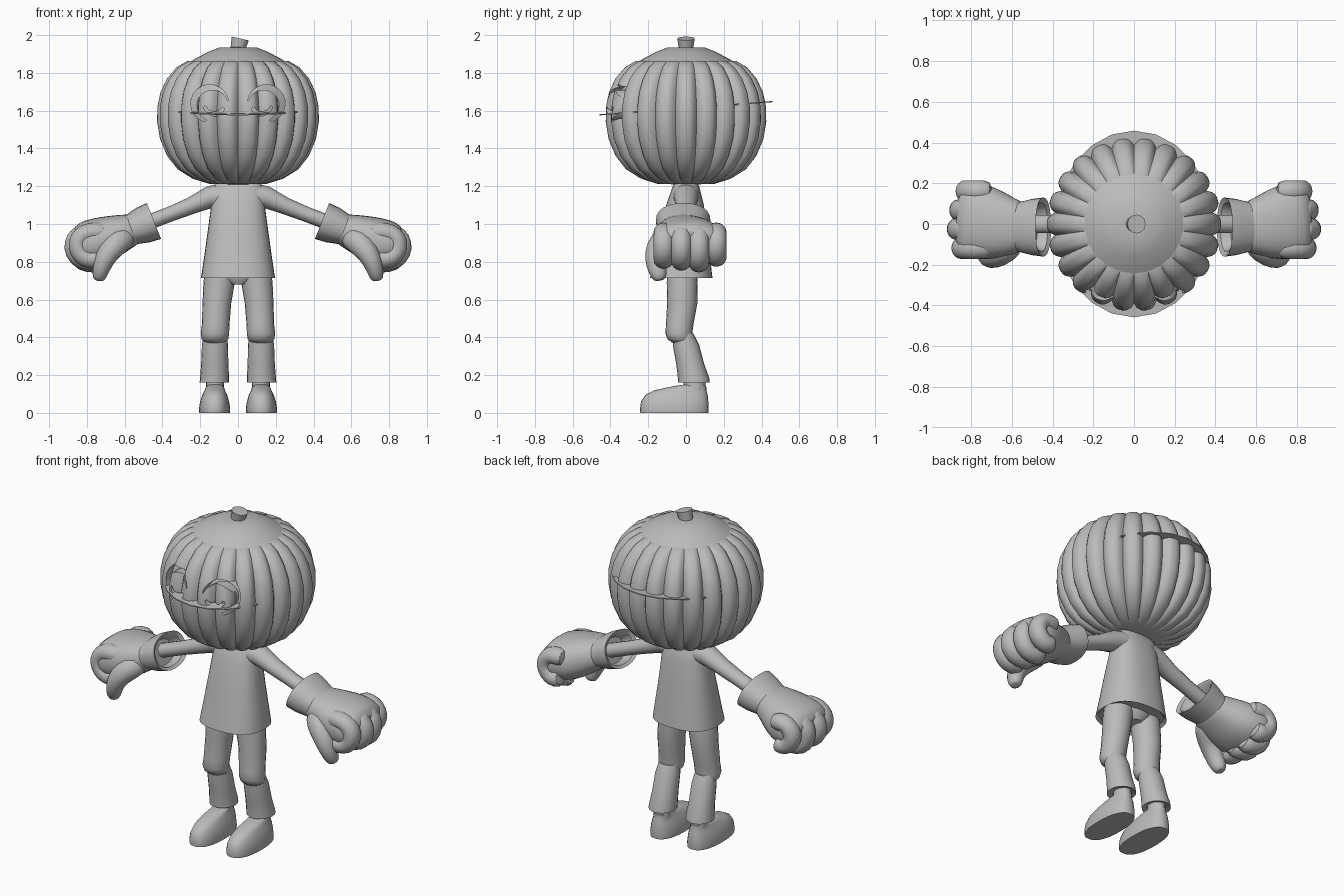
import bpy, bmesh, math
from mathutils import Vector

default = bpy.data.objects.get("Cube")
if default:
    bpy.data.objects.remove(default)

# The single clay-like colour
CLAY = (0.5, 0.5, 0.5, 1.0)
material = bpy.data.materials.new("plain_grey")
material.use_nodes = True
material.diffuse_color = CLAY
material.node_tree.nodes["Principled BSDF"].inputs["Base Color"].default_value = CLAY

X, Y, Z = Vector((1, 0, 0)), Vector((0, 1, 0)), Vector((0, 0, 1))


def finish(obj, angle=40):
    """Shade the object smooth, keeping sharp edges."""
    bpy.ops.object.select_all(action='DESELECT')
    obj.select_set(True)
    bpy.context.view_layer.objects.active = obj
    bpy.ops.object.shade_smooth_by_angle(angle=math.radians(angle))


def loft(name, loops, subdivide=0, angle=40):
    """Skin closed loops of points into a capped solid facing outward."""
    bm = bmesh.new()
    rings = [[bm.verts.new(p) for p in loop] for loop in loops]
    count = len(rings[0])
    for low, high in zip(rings, rings[1:]):
        for i in range(count):
            j = (i + 1) % count
            bm.faces.new((low[i], low[j], high[j], high[i]))
    bm.faces.new(rings[0][::-1])
    bm.faces.new(rings[-1])
    if bm.calc_volume(signed=True) < 0:
        bmesh.ops.reverse_faces(bm, faces=bm.faces)
    mesh = bpy.data.meshes.new(name)
    bm.to_mesh(mesh)
    bm.free()
    mesh.materials.append(material)
    obj = bpy.data.objects.new(name, mesh)
    bpy.context.collection.objects.link(obj)
    if subdivide:
        smooth = obj.modifiers.new("soften", 'SUBSURF')
        smooth.levels = smooth.render_levels = subdivide
    finish(obj, angle)
    return obj


def tube(name, rows, across, side=1, axis=None, power=2.0, sides=16, subdivide=0):
    """Sweep an oval along rows of (x, y, z, radius across, radius other way)."""
    centres = [Vector((side * r[0], r[1], r[2])) for r in rows]
    loops = []
    for i, row in enumerate(rows):
        ahead = centres[min(i + 1, len(rows) - 1)] - centres[max(i - 1, 0)]
        tangent = axis or ahead.normalized()
        u = (across - tangent * across.dot(tangent)).normalized()
        v = tangent.cross(u)
        loop = []
        for k in range(sides):
            a = math.tau * k / sides
            c, s = math.cos(a), math.sin(a)
            cu = math.copysign(abs(c) ** (2 / power), c)
            sv = math.copysign(abs(s) ** (2 / power), s)
            loop.append(centres[i] + u * cu * row[3] + v * sv * row[4])
        loops.append(loop)
    return loft(name, loops, subdivide)


def revolve(name, profile, sides, scale=1.0, ribs=0, depth=0.0, middle=1.57, angle=40):
    """Turn a (radius, height) profile, optionally pinched into ribs."""
    loops = []
    for radius, z in profile:
        loop = []
        for k in range(sides):
            turn = k / sides
            pinch = 1 - depth * (1 - abs(math.sin(math.pi * ribs * turn))) ** 1.6
            r = radius * scale * pinch
            a = math.tau * turn - math.pi / 2
            loop.append((r * math.cos(a), r * math.sin(a), middle + (z - middle) * scale))
        loops.append(loop)
    return loft(name, loops, angle=angle)


# Ribbed head shell, inner core and smooth crown
RIBS = 22
outline = [(0.06, 1.21), (0.15, 1.212), (0.24, 1.24), (0.32, 1.29), (0.375, 1.36),
           (0.413, 1.45), (0.428, 1.54), (0.427, 1.62), (0.41, 1.70), (0.376, 1.77),
           (0.325, 1.83), (0.27, 1.862), (0.21, 1.868), (0.10, 1.872)]
head = revolve("head", outline, RIBS * 8, ribs=RIBS, depth=0.085, angle=32)
revolve("head_core", outline, 48, scale=0.885)
revolve("crown", [(0.10, 1.80), (0.295, 1.828), (0.225, 1.876), (0.16, 1.91), (0.10, 1.934), (0.03, 1.936)], 32)
tube("stem", [(-0.008, 0, 1.90, 0.036, 0.036), (0, 0, 1.93, 0.038, 0.04),
              (0.012, 0, 1.982, 0.046, 0.046)], Y, sides=12)


# Carved eyes and mouth
def carve(points):
    """Cut a front-view outline through the shell, keeping the shell if a cut fails."""
    whole = head.data.copy()
    cutter = loft("carving_tool", [[(x, y, z) for x, z in points] for y in (-0.6, -0.22)])
    cutter.hide_render = True
    cut = head.modifiers.new("carve", 'BOOLEAN')
    cut.operation, cut.solver, cut.object = 'DIFFERENCE', 'EXACT', cutter
    bpy.context.view_layer.objects.active = head
    bpy.ops.object.modifier_apply(modifier=cut.name)
    bpy.data.objects.remove(cutter)
    if len(head.data.polygons) < len(whole.polygons) * 0.8:
        head.data = whole


def arc(cx, cz, radius, start, end, steps=14):
    angles = [math.radians(start + (end - start) * i / steps) for i in range(steps + 1)]
    return [(cx + radius * math.cos(a), cz + radius * math.sin(a)) for a in angles]


for side in (1, -1):
    # Crescent around the eye, then a curl under the pupil
    crescent = arc(0.15, 1.638, 0.1, -75, 170) + arc(0.135, 1.628, 0.083, 165, -70)
    curl = arc(0.125, 1.63, 0.058, 200, 350) + arc(0.125, 1.645, 0.05, 340, 210)
    for shape in (crescent, curl):
        carve([(side * x, z) for x, z in shape])

mouth_top = [(0.285, 1.475), (0.22, 1.43), (0.15, 1.405), (0.05, 1.393), (-0.07, 1.393),
             (-0.075, 1.36), (-0.14, 1.362), (-0.15, 1.405), (-0.22, 1.43), (-0.285, 1.475)]
mouth_low = [(0.285 * t, 1.328 + 0.14 * abs(t) ** 1.8) for t in [i / 8 - 0.875 for i in range(15)]]
carve(mouth_top + mouth_low)
finish(head, 32)

# Thin tilted sheet that runs through the head
sheet = []
for lift in (0, 0.006):
    ring = [math.tau * k / 22 for k in range(22)]
    sheet.append([(0.385 * math.sin(a), 0.458 * math.cos(a),
                   1.61 + 0.035 * math.cos(a) + lift) for a in ring])
loft("head_sheet", sheet)

# Shirt with a flared hem, turned inward below
tube("shirt", [(0, 0, 1.225, 0.115, 0.05), (0, 0, 1.2, 0.13, 0.07), (0, -0.005, 1.1, 0.142, 0.1),
               (0, -0.015, 0.95, 0.162, 0.125), (0, -0.02, 0.82, 0.18, 0.148),
               (0, -0.025, 0.715, 0.196, 0.165), (0, -0.025, 0.73, 0.18, 0.15)],
     X, axis=-Z, power=2.5, sides=32)
tube("hips", [(0, -0.02, 0.80, 0.13, 0.085), (0, -0.02, 0.72, 0.13, 0.085),
              (0, -0.02, 0.68, 0.04, 0.06)], X, axis=-Z, sides=24)

for side in (1, -1):
    prefix = "left_" if side > 0 else "right_"

    # Arm and flared glove
    tube(prefix + "arm", [(0.07, 0, 1.15, 0.07, 0.07), (0.15, 0, 1.142, 0.065, 0.058),
                          (0.25, 0, 1.096, 0.053, 0.045), (0.36, 0, 1.052, 0.045, 0.04),
                          (0.55, 0, 0.98, 0.045, 0.04)], Y, side)
    tube(prefix + "glove_cuff", [(0.50, -0.015, 0.99, 0.1, 0.07), (0.455, -0.015, 1.012, 0.12, 0.085),
                                 (0.445, -0.015, 1.016, 0.145, 0.102), (0.50, -0.015, 0.995, 0.138, 0.098),
                                 (0.565, -0.015, 0.97, 0.122, 0.082), (0.62, -0.01, 0.945, 0.12, 0.08)],
         Y, side, axis=Vector((side * 0.93, 0, -0.37)), power=2.3, sides=24)
    tube(prefix + "palm", [(0.51, -0.015, 0.985, 0.11, 0.072), (0.57, -0.015, 0.968, 0.13, 0.088),
                           (0.65, -0.01, 0.94, 0.165, 0.112), (0.73, 0.008, 0.91, 0.188, 0.128),
                           (0.81, 0.018, 0.893, 0.192, 0.125), (0.87, 0.02, 0.88, 0.165, 0.09)],
         Y, side, power=2.4, subdivide=1)

    # Curled fingers, longest in the middle
    for index, word in enumerate(("index", "middle", "ring", "little")):
        y = -0.118 + 0.093 * index
        reach = (-0.01, 0.012, 0, -0.03)[index]
        drop = (0.01, 0, -0.01, 0.02)[index]
        path = [(0.69, 0.955), (0.78, 0.962), (0.842, 0.94), (0.862, 0.90),
                (0.856, 0.845), (0.825, 0.808), (0.765, 0.80), (0.72, 0.815)]
        rows = [(x + reach * (x > 0.8), y, z + drop * (z < 0.9), 0.056, 0.054) for x, z in path]
        tube(prefix + word + "_finger", rows, Y, side, sides=12, subdivide=1)

    # Thumb folded across the front of the fist
    tube(prefix + "thumb", [(0.57, -0.08, 0.95, 0.05, 0.06), (0.63, -0.135, 0.91, 0.065, 0.07),
                            (0.69, -0.16, 0.85, 0.064, 0.062), (0.72, -0.16, 0.78, 0.056, 0.05),
                            (0.735, -0.14, 0.72, 0.044, 0.04), (0.738, -0.135, 0.70, 0.025, 0.025)],
         Y, side, sides=12, subdivide=1)

    # Trouser leg in two overlapping pieces
    tube(prefix + "upper_trouser", [(0.09, -0.02, 0.76, 0.085, 0.08), (0.1, -0.02, 0.69, 0.083, 0.082),
                                    (0.112, -0.02, 0.58, 0.076, 0.08), (0.118, -0.033, 0.47, 0.073, 0.073),
                                    (0.122, -0.038, 0.42, 0.075, 0.071), (0.122, -0.032, 0.39, 0.07, 0.066),
                                    (0.122, -0.02, 0.37, 0.05, 0.05)], X, side, axis=-Z, sides=20)
    tube(prefix + "lower_trouser", [(0.121, -0.015, 0.42, 0.06, 0.055), (0.122, 0, 0.36, 0.069, 0.07),
                                    (0.123, 0.022, 0.26, 0.072, 0.074), (0.124, 0.04, 0.185, 0.077, 0.083),
                                    (0.125, 0.042, 0.162, 0.078, 0.084), (0.125, 0.042, 0.17, 0.06, 0.065)],
         X, side, axis=-Z, sides=20)

    # Ankle and rounded shoe
    tube(prefix + "ankle", [(0.122, 0.045, 0.21, 0.045, 0.055), (0.122, 0.045, 0.09, 0.05, 0.06)], X, side)
    tube(prefix + "shoe", [(0.124, -0.062, 0, 0.081, 0.18), (0.124, -0.062, 0.02, 0.083, 0.182),
                           (0.124, -0.06, 0.06, 0.077, 0.178), (0.123, -0.05, 0.095, 0.066, 0.165),
                           (0.123, -0.03, 0.12, 0.054, 0.138), (0.122, 0.022, 0.142, 0.046, 0.085),
                           (0.122, 0.04, 0.15, 0.03, 0.05)], X, side, axis=Z, power=2.4, sides=28)
